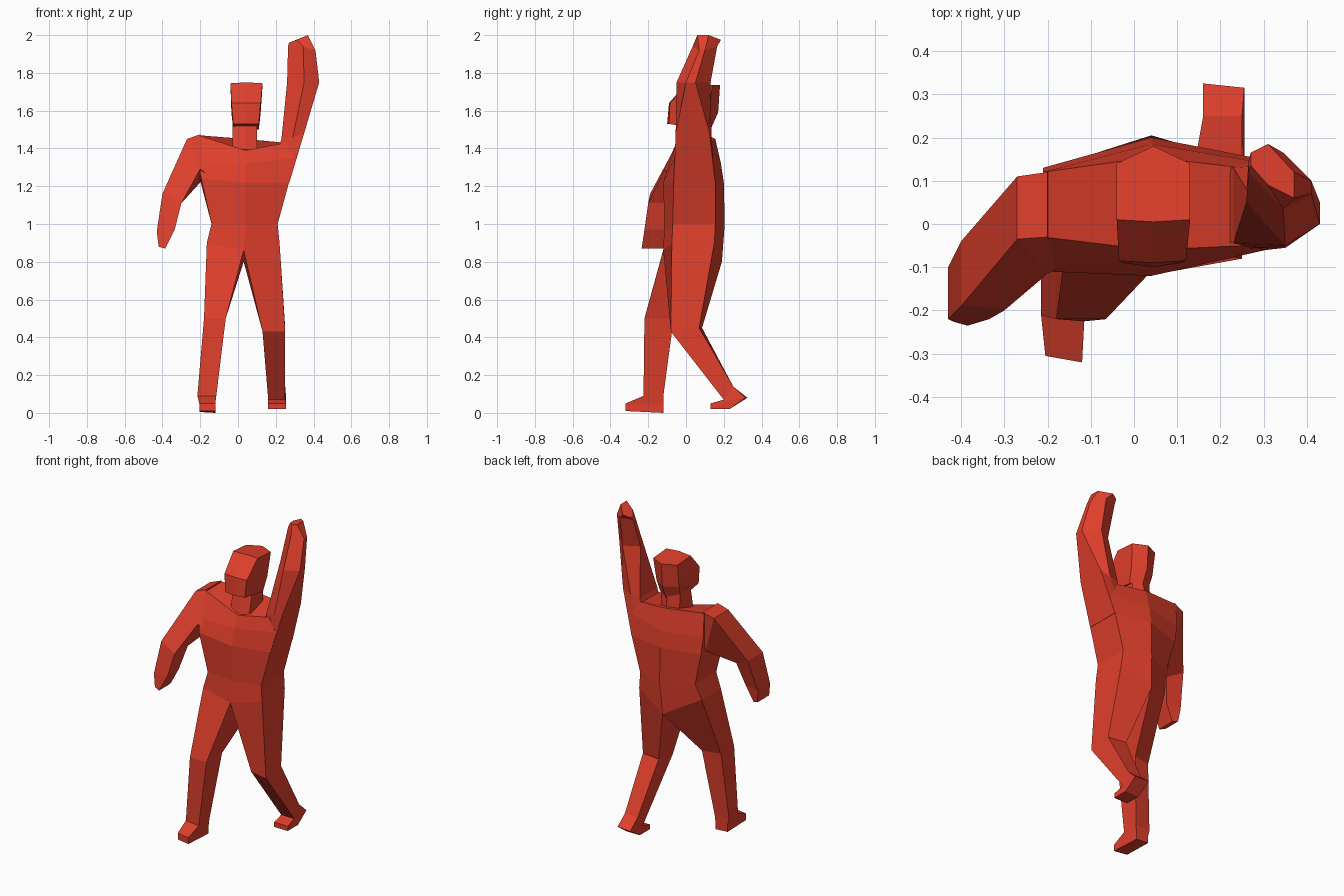
import bpy, bmesh

red = bpy.data.materials.new("red")
red.diffuse_color = (0.75, 0.05, 0.025, 1)


def loft(name, rings):
    """Skin a stack of rings. A ring is a row of stations across the body:
    (x, z, y_front, y_back[, rise of the back point])."""
    bm = bmesh.new()
    loops = []
    for ring in rings:
        front = [(s[0], s[2], s[1]) for s in ring]
        back = [(s[0], s[3], s[1] + (s[4] if len(s) > 4 else 0)) for s in reversed(ring)]
        loops.append([bm.verts.new(p) for p in front + back])
    n = len(loops[0])
    for a, b in zip(loops, loops[1:]):
        for i in range(n):
            j = (i + 1) % n
            bm.faces.new((a[i], a[j], b[j], b[i]))
    bm.faces.new(loops[0][::-1])
    bm.faces.new(loops[-1])
    bmesh.ops.recalc_face_normals(bm, faces=bm.faces)
    me = bpy.data.meshes.new(name)
    bm.to_mesh(me)
    bm.free()
    me.materials.append(red)
    bpy.context.collection.objects.link(bpy.data.objects.new(name, me))


# Torso: hips, waist, chest, shoulders
loft("torso", [
    [(-.165, .90, -.11, .08), (.03, .86, -.12, .19, -.06), (.22, .90, -.075, .15)],
    [(-.14, 1.0, -.10, .11), (.04, 1.0, -.115, .205), (.21, 1.0, -.07, .155)],
    [(-.195, 1.24, -.11, .13, -.03), (.04, 1.22, -.12, .20), (.27, 1.22, -.065, .155)],
    [(-.21, 1.32, -.09, .13), (.04, 1.32, -.09, .185), (.305, 1.35, -.06, .14)],
    [(-.21, 1.47, -.03, .12), (.04, 1.39, -.06, .155, .06), (.25, 1.43, -.05, .13)],
])

# Neck and head
loft("neck", [
    [(-.03, 1.40, -.03, .11), (.04, 1.39, -.05, .14), (.10, 1.40, -.03, .11)],
    [(-.03, 1.55, .0, .10), (.04, 1.55, -.01, .13), (.10, 1.55, .0, .10)],
])
loft("head", [
    [(-.025, 1.53, -.09, .09, -.03), (.045, 1.53, -.10, .13, -.03), (.11, 1.53, -.09, .09, -.03)],
    [(-.035, 1.64, -.085, .12, -.05), (.045, 1.64, -.09, .17, -.05), (.12, 1.64, -.085, .12, -.05)],
    [(-.04, 1.745, .01, .14, -.01), (.045, 1.75, .005, .18, -.015), (.13, 1.745, .01, .14, -.01)],
])

# Lowered arm: shoulder, elbow, wrist, fingertips
loft("lowered_arm", [
    [(-.20, 1.475, -.03, .12), (-.17, 1.27, -.10, .12, -.04)],
    [(-.27, 1.45, -.035, .11), (-.20, 1.29, -.115, .09, -.07)],
    [(-.40, 1.16, -.19, -.04), (-.30, 1.11, -.20, -.07)],
    [(-.43, .96, -.22, -.10), (-.335, .97, -.22, -.11)],
    [(-.42, .88, -.225, -.11), (-.385, .87, -.235, -.12)],
])

# Raised arm: side of chest, shoulder, elbow, hand
loft("raised_arm", [
    [(.18, 1.30, -.03, .13), (.22, 1.22, -.06, .15), (.272, 1.22, -.064, .154)],
    [(.23, 1.45, -.045, .13), (.29, 1.46, -.055, .135), (.35, 1.48, -.055, .125)],
    [(.26, 1.75, .05, .08), (.35, 1.75, -.05, .13), (.43, 1.75, .0, .05)],
    [(.265, 1.94, .12, .145), (.345, 1.94, .035, .165), (.41, 1.92, .07, .10)],
    [(.27, 1.96, .135, .165), (.31, 1.975, .09, .185), (.37, 2.0, .06, .12)],
])

# Legs with feet: hip, knee, ankle, top of foot, sole
loft("front_leg", [
    [(-.165, .90, -.11, .08), (.03, .86, -.12, .19, -.06)],
    [(-.18, .50, -.22, -.09), (-.065, .50, -.22, -.065)],
    [(-.215, .09, -.21, -.12), (-.115, .09, -.225, -.12)],
    [(-.205, .05, -.305, -.12), (-.12, .05, -.32, -.12)],
    [(-.205, .01, -.305, -.12, -.005), (-.12, .01, -.32, -.12, -.01)],
])
loft("back_leg", [
    [(.03, .86, -.12, .19, -.06), (.22, .90, -.075, .15)],
    [(.13, .43, -.055, .085, .02), (.25, .43, -.08, .07, .02)],
    [(.16, .07, .20, .25, .07), (.25, .07, .20, .25, .07)],
    [(.16, .05, .13, .325, .03), (.255, .05, .13, .315, .03)],
    [(.16, .02, .13, .23), (.255, .02, .13, .23)],
])
